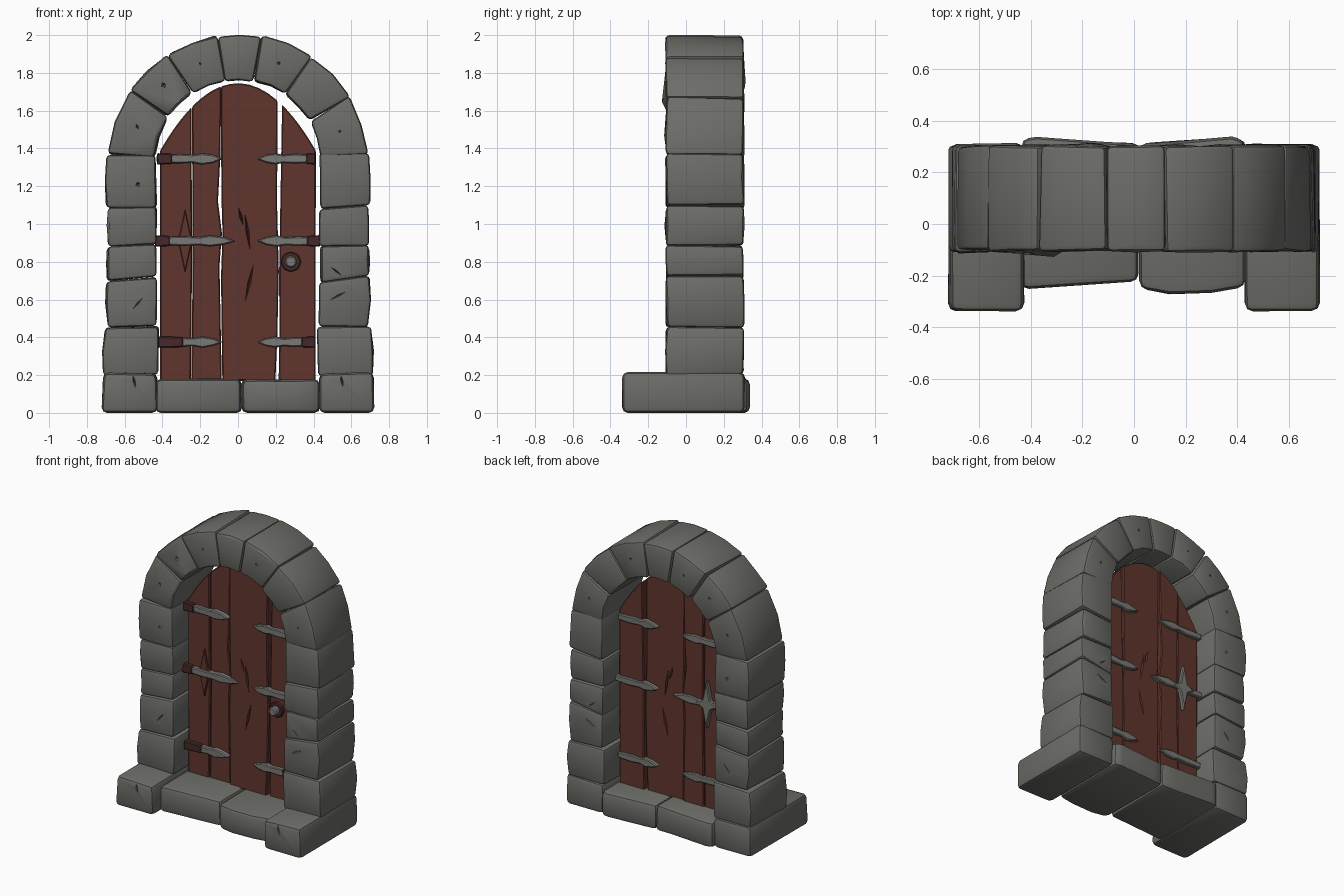
import bpy, bmesh, math, random
from mathutils import Vector

if "Cube" in bpy.data.objects:
    bpy.data.objects.remove(bpy.data.objects["Cube"])

random.seed(7)


def material(name, rgb):
    m = bpy.data.materials.new(name)
    m.diffuse_color = (*rgb, 1)
    m.use_nodes = True
    m.node_tree.nodes["Principled BSDF"].inputs["Base Color"].default_value = m.diffuse_color
    return m


STONE = material("grey stone", (0.15, 0.152, 0.138))
WOOD = material("red brown wood", (0.115, 0.036, 0.026))
IRON = material("pale iron", (0.19, 0.19, 0.18))
RUST = material("dark rust", (0.06, 0.022, 0.02))


def prism(name, pts, lo, hi, mat, bevel=0.0, jitter=0.0, plane="xz", segs=1):
    """Extrude a profile between lo and hi along the remaining axis, then bevel."""
    bm = bmesh.new()
    put = (lambda a, b, c: (a, c, b)) if plane == "xz" else (lambda a, b, c: (a, b, c))
    ends = [[bm.verts.new(put(a, b, c)) for a, b in pts] for c in (lo, hi)]
    bm.faces.new(ends[0])
    bm.faces.new(ends[1][::-1])
    n = len(pts)
    for i in range(n):
        j = (i + 1) % n
        bm.faces.new((ends[0][i], ends[1][i], ends[1][j], ends[0][j]))
    if jitter:
        for v in bm.verts:
            ground = v.co.z < 0.001
            v.co += Vector([random.uniform(-jitter, jitter) for _ in range(3)])
            if ground:
                v.co.z = 0
    bmesh.ops.recalc_face_normals(bm, faces=bm.faces)
    if bevel:
        edges = [e for e in bm.edges if e.calc_face_angle(0) > math.radians(25)]
        bmesh.ops.bevel(bm, geom=edges, offset=bevel, offset_type="OFFSET", segments=segs,
                        profile=0.5, affect="EDGES", clamp_overlap=True)
        bmesh.ops.recalc_face_normals(bm, faces=bm.faces)
    me = bpy.data.meshes.new(name)
    bm.to_mesh(me)
    bm.free()
    me.materials.append(mat)
    ob = bpy.data.objects.new(name, me)
    bpy.context.collection.objects.link(ob)
    return ob


def gouge(ob, x, y, z, w, h, depth, tilt=0.0):
    """Cut a diamond-mouthed pit; positive depth goes towards +y."""
    c, s = math.cos(tilt), math.sin(tilt)
    y0 = y - math.copysign(0.02, depth)
    ring = [(w, 0), (0, h), (-w, 0), (0, -h)]
    verts = [(x + a * c - b * s, y0, z + a * s + b * c) for a, b in ring] + [(x, y + depth, z)]
    faces = [(0, 1, 2, 3), (1, 0, 4), (2, 1, 4), (3, 2, 4), (0, 3, 4)]
    me = bpy.data.meshes.new("cutter")
    me.from_pydata(verts, [], faces)
    bm = bmesh.new()
    bm.from_mesh(me)
    bmesh.ops.recalc_face_normals(bm, faces=bm.faces)
    bm.to_mesh(me)
    bm.free()
    me.materials.append(ob.data.materials[0])
    cutter = bpy.data.objects.new("cutter", me)
    cutter.hide_render = True
    bpy.context.collection.objects.link(cutter)
    mod = ob.modifiers.new("gouge", "BOOLEAN")
    mod.operation, mod.object = "DIFFERENCE", cutter
    bpy.context.view_layer.objects.active = ob
    bpy.ops.object.modifier_apply(modifier=mod.name)
    bpy.data.objects.remove(cutter)


FRONT, BACK = -0.105, 0.305

# Jamb stones: seam heights as (inner, outer) for each side
seams = {
    -1: [(.20, .20), (.46, .455), (.72, .70), (.89, .88), (1.09, 1.09), (1.37, 1.37)],
    1: [(.20, .20), (.46, .455), (.69, .73), (.885, .885), (1.08, 1.10), (1.38, 1.375)],
}
inner = [.42, .432, .435, .43, .432]
outer = [(.71, .70), (.685, .695), (.69, .69), (.69, .685), (.697, .692)]
side_name = {-1: "left", 1: "right"}
jambs = {}
for s in (-1, 1):
    for i in range(5):
        (a0, b0), (a1, b1) = seams[s][i], seams[s][i + 1]
        o0, o1 = outer[i]
        om = max(o0, o1) + .004
        pts = [(s * inner[i], a0), (s * o0, b0), (s * om, (b0 + b1) / 2),
               (s * o1, b1), (s * inner[i], a1)]
        jambs[s, i] = prism(f"{side_name[s]}_jamb_stone_{i + 1}", pts, FRONT, BACK,
                            STONE, .02, .006, segs=2)

# Arch stones around the centre (0, 1.32)
angles = [176, 146, 122.5, 99, 79.5, 55.5, 31, 4]
arch = []
for i in range(7):
    a0, a1 = angles[i], angles[i + 1]
    ro, ri = (.68, .442) if i == 3 else (.688, .442)

    def polar(r, a):
        return r * math.cos(math.radians(a)), 1.32 + r * math.sin(math.radians(a))
    am = (a0 + a1) / 2
    pts = [polar(ri, a0), polar(ro, a0), polar(ro - .001, am), polar(ro, a1),
           polar(ri, a1), polar(ri, am)]
    arch.append(prism(f"arch_stone_{i + 1}", pts, FRONT, BACK, STONE, .02,
                      .003 if i == 3 else .006, segs=2))

# Chips and cracks, on both faces of the wall
chips = [(0, .07, .012, .022), (1, .03, .016, .02), (2, .0, .01, .016),
         (4, .02, .016, .016), (6, .0, .014, .014)]
for i, dr, w, h in chips:
    a = math.radians((angles[i] + angles[i + 1]) / 2)
    x, z = .565 * math.cos(a), 1.32 + (.565 + dr / 2) * math.sin(a)
    gouge(arch[i], x, FRONT, z, w, h, .025, .5)
    gouge(arch[i], x, BACK, z, w, h, -.025, -.5)
for s, i, x, z, w, h, tilt in [(-1, 4, -.53, 1.21, .02, .02, .4), (-1, 1, -.53, .58, .008, .07, -.7),
                               (1, 1, .53, .62, .009, .08, -1.1), (1, 2, .52, .75, .008, .06, .9)]:
    gouge(jambs[s, i], x, FRONT, z, w, h, .025, tilt)
    gouge(jambs[s, i], x, BACK, z, w, h, -.025, tilt)

# Projecting base blocks
for s in (-1, 1):
    pts = [(s * .428, 0), (s * .722, 0), (s * .715, .215), (s * .43, .21)]
    block = prism(f"{side_name[s]}_base_block", pts, -.338, .312, STONE, .03, .004, segs=2)
    gouge(block, s * .55, -.338, .17, .01, .06, .03, .2)

# Two doorstep stones, wider at front and back than the wall
prism("left_doorstep", [(-.435, -.252), (.015, -.222), (.02, .312), (-.1, .318),
                        (-.38, .34), (-.435, .33)], 0, .18, STONE, .028, .003, "xy", 2)
prism("right_doorstep", [(.02, -.252), (.14, -.27), (.30, -.266), (.435, -.245), (.435, .325),
                         (.38, .34), (.1, .318), (.015, .31)], 0, .178, STONE, .032, .003, "xy", 2)


# Door planks with uneven edges, following the arched top
def plank(name, left, right, dy):
    x0, x1 = left[-1][0], right[-1][0]
    top = []
    for k in range(7):
        x = x0 + (x1 - x0) * k / 6
        top.append((x, 1.745 - 2.1 * x * x))
    pts = right + top[::-1] + left[::-1]
    pts = [p for i, p in enumerate(pts) if p != pts[i - 1]]
    return prism(name, pts, .035 + dy, .15 + dy, WOOD, .006)


plank("door_plank_1", [(-.412, .17), (-.414, 1.3)], [(-.25, .17), (-.243, .8), (-.246, 1.5)], 0)
second = plank("door_plank_2", [(-.247, .17), (-.24, .8), (-.243, 1.5)],
               [(-.086, .17), (-.098, .78), (-.085, .95), (-.106, 1.12), (-.094, 1.35), (-.09, 1.6)], .006)
middle = plank("door_plank_3", [(-.083, .17), (-.09, .72), (-.082, .95), (-.088, 1.15), (-.09, 1.6)],
               [(.198, .17), (.208, .4), (.216, .75), (.207, 1.1), (.209, 1.55)], -.006)
plank("door_plank_4", [(.215, .17), (.219, .4), (.218, .75), (.224, 1.1), (.232, 1.55)],
      [(.41, .17), (.412, 1.3)], .004)

# Split grain in the middle plank
for x, z, h, tilt in [(.05, .96, .15, .14), (.06, .69, .15, -.22), (.015, 1.04, .07, .25)]:
    gouge(middle, x, .029, z, .013, h, .04, tilt)
    gouge(middle, x, .144, z, .013, h, -.04, tilt)

# Iron straps with leaf tips, on both faces; rusty hinge plates in front
straps = [(-.43, -.08, 1.345, .35), (.41, .10, 1.345, .36), (-.44, -.01, .91, .36),
          (.435, .10, .91, .365), (-.425, -.08, .375, .29), (.41, .10, .375, .335)]
for n, (x0, x1, z, plate) in enumerate(straps, 1):
    d = x1 - x0
    half = [(0, .02), (.35, .024), (.55, .02), (.68, .029), (.85, .02)]
    pts = [(x0 + d * t, z - h) for t, h in half] + [(x1, z)]
    pts += [(x0 + d * t, z + h) for t, h in half[::-1]]
    for side, lo, hi in (("front", .008, .05), ("back", .135, .172)):
        prism(f"{side}_strap_{n}", pts, lo, hi, IRON, .006, .002)
    xe = math.copysign(plate, x0)
    prism(f"hinge_plate_{n}", [(x0, z - .03), (xe, z - .027), (xe, z + .027), (x0, z + .03)],
          .003, .05, RUST, .006)

# Pointed cross ornament: wooden in front, iron at the back
star = []
for k in range(8):
    a = k * math.pi / 4
    r = (.085, .042, .17, .042)[k % 4]
    star.append((-.28 + r * math.cos(a), .91 + r * math.sin(a)))
prism("front_cross", star, .022, .05, WOOD, .004)
prism("back_cross", star, .135, .178, IRON, .006)


# Door knob on its plate
def disc(r, n):
    return [(.28 + r * math.cos(2 * math.pi * k / n), .80 + r * math.sin(2 * math.pi * k / n))
            for k in range(n)]


prism("knob_plate", disc(.055, 8), .018, .05, RUST, .006)
prism("door_knob", disc(.032, 12), -.02, .03, IRON, .008)

# Smooth shading with sharp edges kept
for ob in bpy.context.collection.objects:
    ob.data.shade_smooth()
    ob.data.set_sharp_from_angle(angle=math.radians(32))
